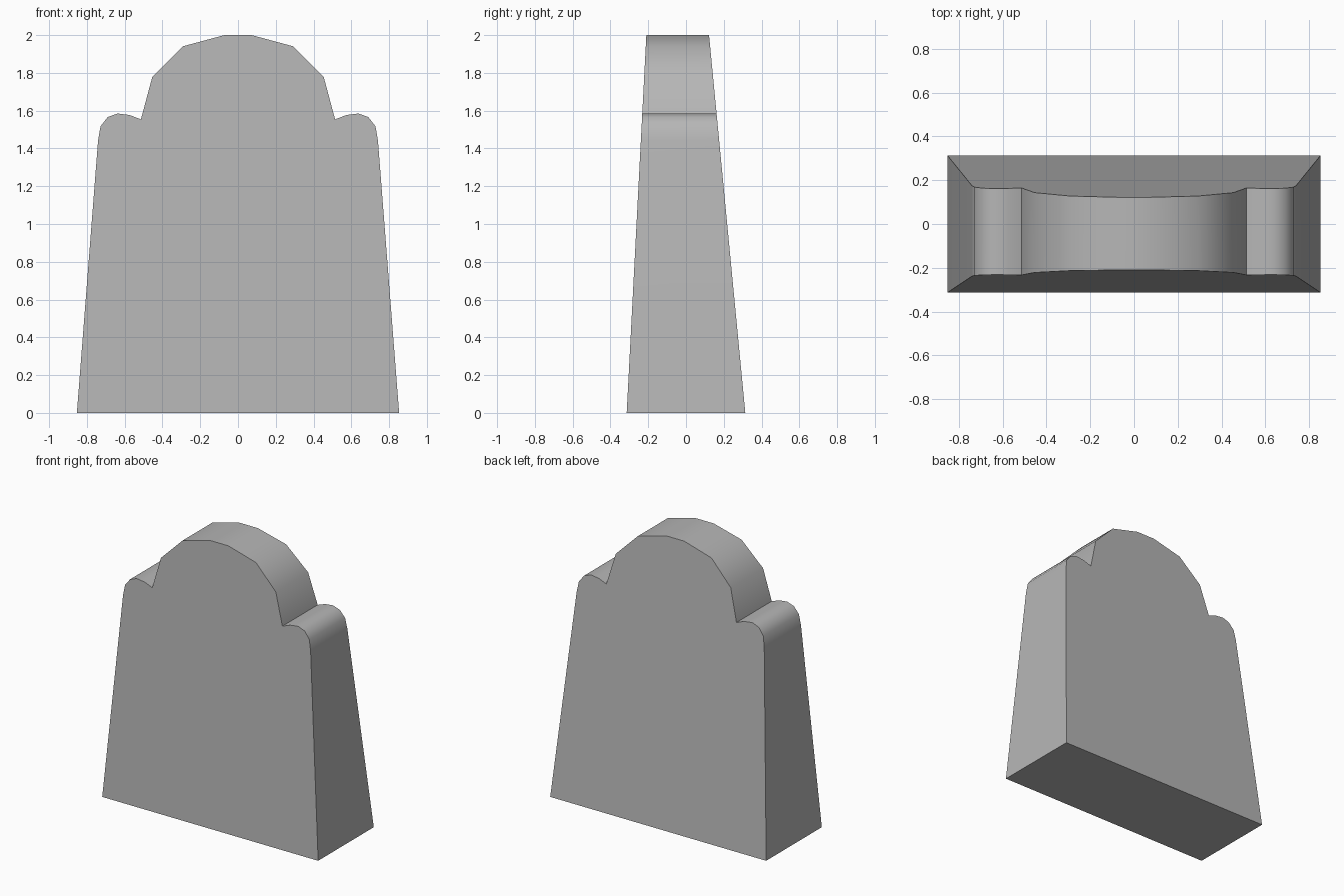
import bpy
import bmesh
from math import radians

cube = bpy.data.objects.get("Cube")
if cube:
    bpy.data.objects.remove(cube, do_unlink=True)

# Plain stone colour
stone = bpy.data.materials.new("grey_stone")
stone.use_nodes = True
colour = (0.47, 0.47, 0.47, 1)
stone.diffuse_color = colour
stone.node_tree.nodes["Principled BSDF"].inputs["Base Color"].default_value = colour

# Half outline: tapered side, rounded shoulder, notch, arched crown
half = [(0.853, 0), (0.741, 1.44), (0.728, 1.517), (0.69, 1.566),
        (0.638, 1.585), (0.574, 1.577), (0.514, 1.554),
        (0.454, 1.778), (0.291, 1.941), (0.072, 2)]
outline = half + [(-x, z) for x, z in reversed(half)]


def front_y(z):
    return -0.314 + 0.052 * z


def back_y(z):
    return 0.314 - 0.096 * z


# Gravestone slab: front and back lean inwards towards the top
bm = bmesh.new()
front = [bm.verts.new((x, front_y(z), z)) for x, z in outline]
back = [bm.verts.new((x, back_y(z), z)) for x, z in outline]
bm.faces.new(front)
bm.faces.new(reversed(back))
for i in range(len(outline)):
    j = (i + 1) % len(outline)
    bm.faces.new((front[i], back[i], back[j], front[j]))
bmesh.ops.recalc_face_normals(bm, faces=bm.faces)

mesh = bpy.data.meshes.new("gravestone_slab")
bm.to_mesh(mesh)
bm.free()
mesh.materials.append(stone)
slab = bpy.data.objects.new("gravestone_slab", mesh)
bpy.context.collection.objects.link(slab)

# Smooth crown and shoulders, sharp slab edges and notches
bpy.ops.object.select_all(action="DESELECT")
slab.select_set(True)
bpy.context.view_layer.objects.active = slab
bpy.ops.object.shade_smooth_by_angle(angle=radians(40))
